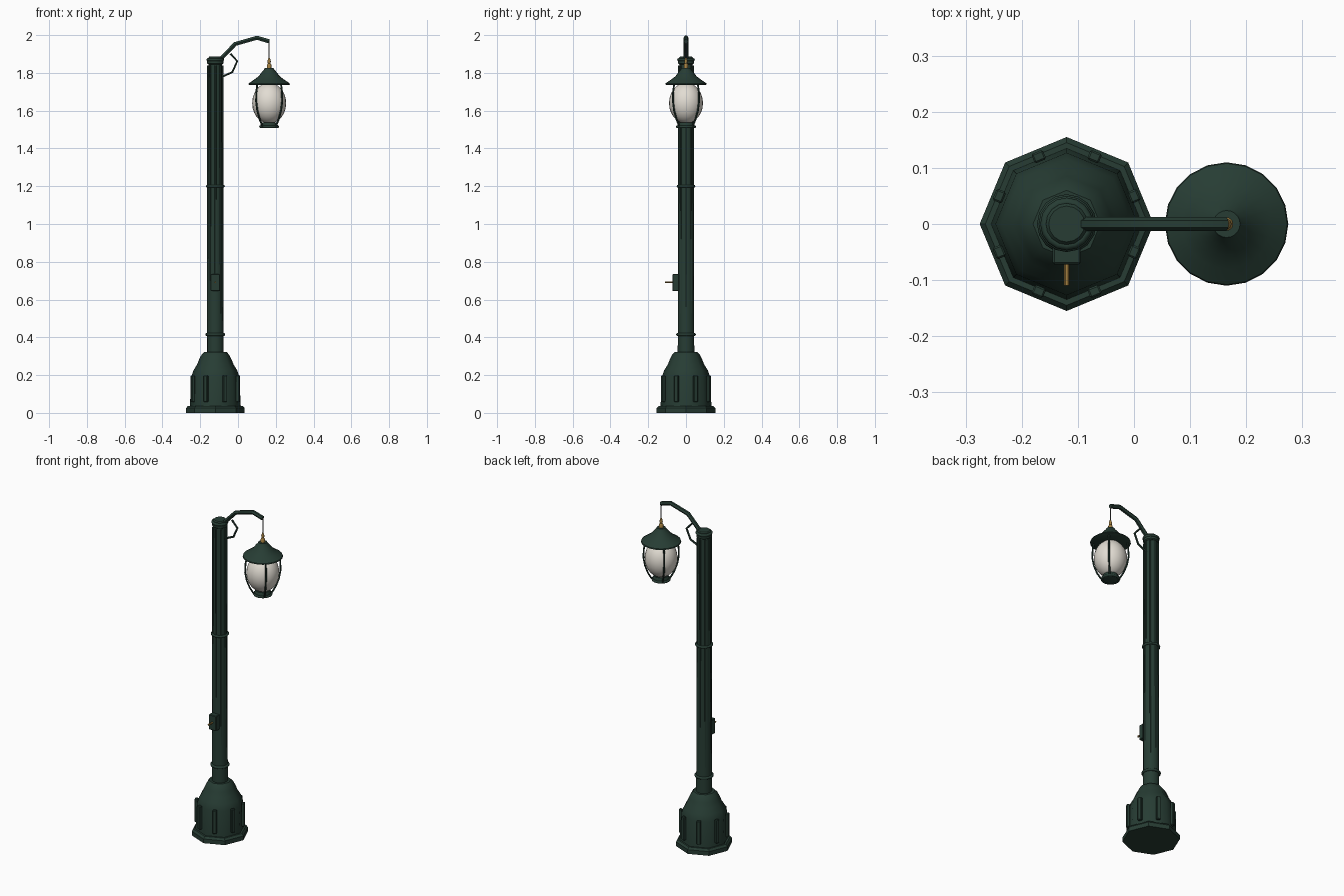
import bpy, bmesh, math
from mathutils import Vector

if "Cube" in bpy.data.objects:
    bpy.data.objects.remove(bpy.data.objects["Cube"])

PX, LX = -0.12, 0.165   # post and lantern axes


def mat(name, rgb):
    m = bpy.data.materials.new(name)
    m.diffuse_color = (*rgb, 1)
    m.use_nodes = True
    m.node_tree.nodes["Principled BSDF"].inputs["Base Color"].default_value = m.diffuse_color
    return m


GREEN = mat("dark green iron", (0.020, 0.046, 0.034))
BRASS = mat("brass", (0.36, 0.21, 0.05))
GLASS = mat("milk glass", (0.76, 0.72, 0.65))
STEEL = mat("grey steel", (0.12, 0.12, 0.12))


def finish(ob, material, angle=35):
    ob.data.materials.clear()
    ob.data.materials.append(material)
    bpy.ops.object.select_all(action='DESELECT')
    ob.select_set(True)
    bpy.context.view_layer.objects.active = ob
    if angle:
        bpy.ops.object.shade_smooth_by_angle(angle=math.radians(angle))
    return ob


def add_mesh(name, bm, material, angle=35):
    bmesh.ops.recalc_face_normals(bm, faces=bm.faces)
    me = bpy.data.meshes.new(name)
    bm.to_mesh(me)
    bm.free()
    ob = bpy.data.objects.new(name, me)
    bpy.context.collection.objects.link(ob)
    return finish(ob, material, angle)


def lathe(name, x, profile, material, sides=16, angle=35):
    """Capped solid of revolution from (radius, z) points."""
    bm = bmesh.new()
    rings = [[bm.verts.new((x + r * math.cos(2 * math.pi * i / sides),
                            r * math.sin(2 * math.pi * i / sides), z))
              for i in range(sides)] for r, z in profile]
    for a, b in zip(rings, rings[1:]):
        for i in range(sides):
            j = (i + 1) % sides
            bm.faces.new((a[i], a[j], b[j], b[i]))
    bm.faces.new(rings[0][::-1])
    bm.faces.new(rings[-1])
    return add_mesh(name, bm, material, angle)


def ring(name, x, z, major, minor, sides=16):
    bpy.ops.mesh.primitive_torus_add(location=(x, 0, z), major_radius=major,
                                     minor_radius=minor, major_segments=sides,
                                     minor_segments=8)
    ob = bpy.context.object
    ob.name = name
    return finish(ob, GREEN, 50)


def tube(name, pts, radius, material):
    cu = bpy.data.curves.new(name, 'CURVE')
    cu.dimensions = '3D'
    cu.bevel_depth, cu.bevel_resolution, cu.use_fill_caps = radius, 1, True
    sp = cu.splines.new('POLY')
    sp.points.add(len(pts) - 1)
    for p, co in zip(sp.points, pts):
        p.co = (*co, 1)
    ob = bpy.data.objects.new(name, cu)
    bpy.context.collection.objects.link(ob)
    bpy.ops.object.select_all(action='DESELECT')
    ob.select_set(True)
    bpy.context.view_layer.objects.active = ob
    bpy.ops.object.convert(target='MESH')
    return finish(bpy.context.object, material, 50)


def box(name, loc, size, material, turn=0, bevel=0.003):
    bpy.ops.mesh.primitive_cube_add(size=1, location=loc, rotation=(0, 0, turn))
    ob = bpy.context.object
    ob.name = name
    ob.scale = size
    bpy.ops.object.transform_apply(location=False, rotation=False, scale=True)
    mod = ob.modifiers.new("bevel", 'BEVEL')
    mod.width, mod.segments = bevel, 1
    return finish(ob, material, 0)


# Octagonal base
lathe("plinth", PX, [(0.155, 0), (0.155, 0.025), (0.145, 0.037)], GREEN, 8)
lathe("base_bell", PX, [(0.135, 0.03), (0.127, 0.19), (0.116, 0.225), (0.097, 0.255),
                        (0.085, 0.285), (0.073, 0.308), (0.06, 0.322)], GREEN, 8, 46)
for i in range(8):
    a = math.radians(22.5 + 45 * i)
    box(f"base_rib_{i}", (PX + 0.13 * math.cos(a), 0.13 * math.sin(a), 0.128),
        (0.018, 0.022, 0.14), GREEN, a)

# Tapered post with straight rods, collars and cap
lathe("post", PX, [(0.044, 0.30), (0.035, 1.86)], GREEN, 16)
for i in range(8):
    a = math.radians(45 * i)
    x, y = PX + 0.038 * math.cos(a), 0.038 * math.sin(a)
    tube(f"post_rod_{i}", [(x, y, 0.42), (x, y, 1.84)], 0.005, GREEN)
ring("lower_collar", PX, 0.415, 0.045, 0.008)
ring("middle_collar", PX, 1.2, 0.043, 0.007)
lathe("post_cap", PX, [(0.036, 1.845), (0.043, 1.85), (0.043, 1.862), (0.037, 1.868),
                       (0.037, 1.88), (0.032, 1.886)], GREEN, 16)
ring("cap_collar", PX, 1.87, 0.039, 0.008)

# Switch box with brass lever
box("switch_box", (PX, -0.055, 0.69), (0.05, 0.034, 0.09), GREEN)
tube("switch_lever", [(PX, -0.07, 0.692), (PX, -0.11, 0.692)], 0.005, BRASS)

# Arm and its scroll brace
tube("arm", [(-0.095, 0, 1.87), (-0.015, 0, 1.953), (0.10, 0, 1.986), (0.165, 0, 1.967)],
     0.0125, GREEN)
tube("arm_scroll", [(-0.09, 0, 1.777), (-0.03, 0, 1.804), (-0.004, 0, 1.862),
                    (-0.04, 0, 1.902)], 0.006, GREEN)

# Hanging wire and finial
tube("hanging_wire", [(LX, 0, 1.87), (LX, 0, 1.968)], 0.0025, STEEL)
lathe("finial", LX, [(0.012, 1.815), (0.012, 1.843), (0.007, 1.85), (0.009, 1.862),
                     (0.004, 1.88)], BRASS, 10)

# Lantern hood, glass, cage and bottom cup
lathe("hood", LX, [(0.102, 1.735), (0.11, 1.739), (0.108, 1.745), (0.08, 1.764),
                   (0.055, 1.783), (0.04, 1.803), (0.027, 1.818), (0.024, 1.825)],
      GREEN, 20)
egg = []
for k in range(13):
    t = math.radians(-84 + 14 * k)
    egg.append((0.09 * math.cos(t), 1.64 + 0.108 * math.sin(t)))
lathe("glass_globe", LX, egg, GLASS, 24, 60)
for i in range(4):
    a = math.radians(45 + 90 * i)
    path = [(0.088, 1.745), (0.096, 1.70), (0.098, 1.65), (0.089, 1.60),
            (0.072, 1.555), (0.05, 1.518)]
    tube(f"cage_rib_{i}", [(LX + r * math.cos(a), r * math.sin(a), z) for r, z in path],
         0.005, GREEN)
ring("bottom_ring", LX, 1.515, 0.046, 0.007, 20)
lathe("bottom_cup", LX, [(0.03, 1.508), (0.044, 1.512), (0.046, 1.524), (0.04, 1.538)],
      GREEN, 20)
